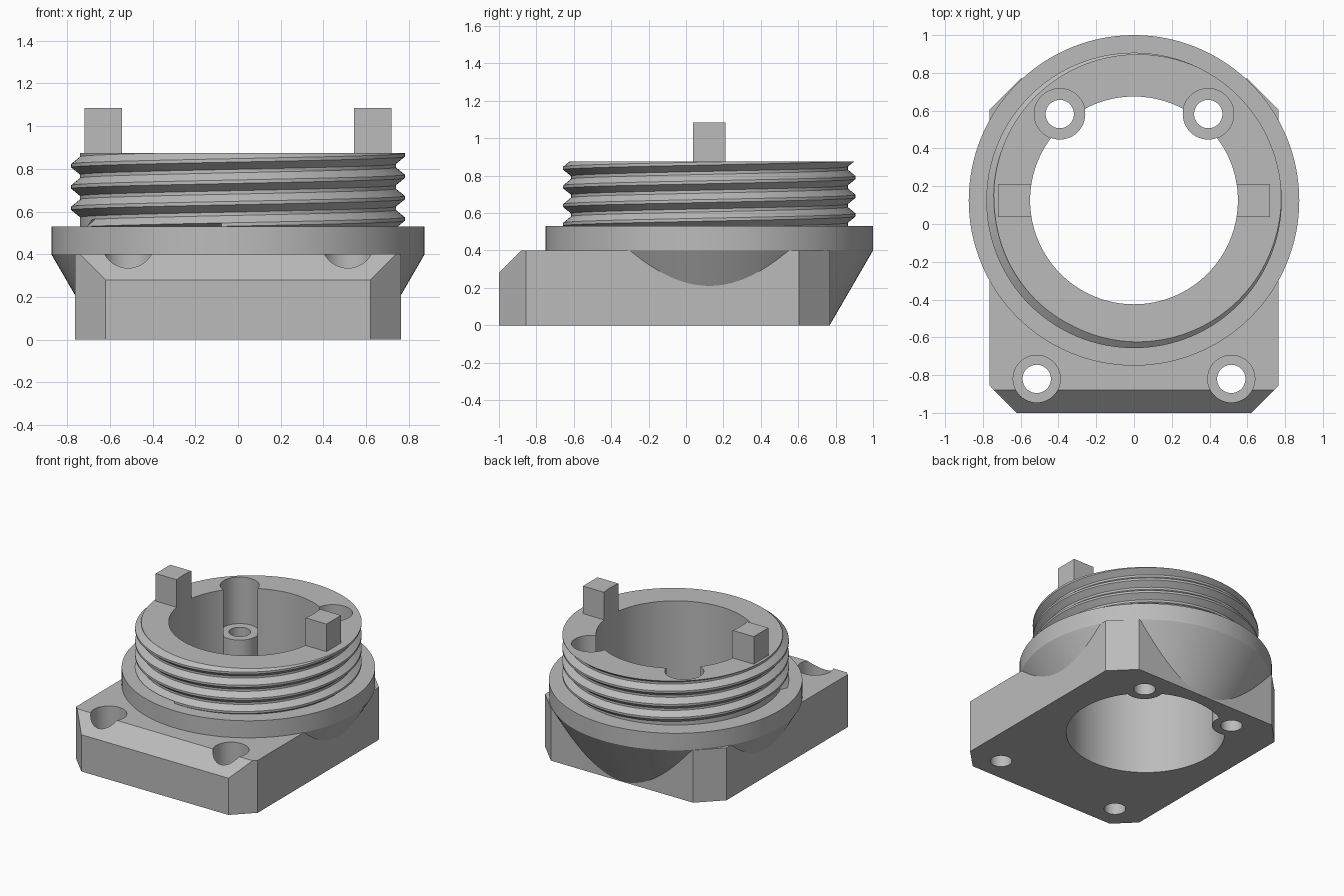
import bpy, bmesh, math
from mathutils import Vector

old = bpy.data.objects.get("Cube")
if old:
    bpy.data.objects.remove(old, do_unlink=True)

SEG = 128
AXIS_Y = 0.125      # centre line of the round parts
BORE_R = 0.55
TOP_Z = 0.875
PITCH = 0.1

grey = bpy.data.materials.new("light_grey")
grey.use_nodes = True
colour = (0.5, 0.5, 0.5, 1)
grey.diffuse_color = colour
grey.node_tree.nodes["Principled BSDF"].inputs["Base Color"].default_value = colour


def finish(name, bm):
    bmesh.ops.recalc_face_normals(bm, faces=bm.faces[:])
    mesh = bpy.data.meshes.new(name)
    bm.to_mesh(mesh)
    bm.free()
    mesh.materials.append(grey)
    obj = bpy.data.objects.new(name, mesh)
    bpy.context.collection.objects.link(obj)
    return obj


def turned(name, profile, x=0.0, y=AXIS_Y, seg=SEG):
    """Solid of revolution from (radius, height) points, closed at both ends."""
    bm = bmesh.new()
    rings = [[bm.verts.new((x + r * math.cos(math.tau * i / seg),
                            y + r * math.sin(math.tau * i / seg), z))
              for i in range(seg)] for r, z in profile]
    for low, high in zip(rings, rings[1:]):
        for i in range(seg):
            j = (i + 1) % seg
            bm.faces.new((low[i], low[j], high[j], high[i]))
    bm.faces.new(rings[0])
    bm.faces.new(rings[-1])
    return finish(name, bm)


def prism(name, outline, z0, z1, cut=None):
    """Extruded outline, optionally trimmed by a plane (point, normal)."""
    bm = bmesh.new()
    face = bm.faces.new([bm.verts.new((x, y, z0)) for x, y in outline])
    top = bmesh.ops.extrude_face_region(bm, geom=[face])["geom"]
    bmesh.ops.translate(bm, vec=(0, 0, z1 - z0),
                        verts=[g for g in top if isinstance(g, bmesh.types.BMVert)])
    if cut:
        bmesh.ops.bisect_plane(bm, geom=bm.verts[:] + bm.edges[:] + bm.faces[:],
                               plane_co=cut[0], plane_no=cut[1], clear_outer=True)
        bmesh.ops.holes_fill(bm, edges=[e for e in bm.edges if e.is_boundary], sides=0)
    return finish(name, bm)


def thread(name, z0, z1, root, crest, crest_z):
    """Right-handed helical thread trimmed flat at both ends."""
    def point(angle, z):
        turn = (z - crest_z) / PITCH - angle / math.tau
        off = abs((turn + 0.5) % 1 - 0.5)
        r = root + (crest - root) * min(1, max(0, (0.42 - off) / 0.34))
        if z <= 0.53:
            r = root
        return (r * math.cos(angle), AXIS_Y + r * math.sin(angle), z)

    bm = bmesh.new()
    steps = [n + f for n in range(-6, 3) for f in (-0.08, 0.08, 0.42, 0.58)]
    columns = []
    for i in range(SEG + 1):
        a = math.tau * i / SEG
        heights = [crest_z + PITCH * (s + i / SEG) for s in steps]
        heights = [min(z1, max(z0, h)) for h in heights]
        columns.append([bm.verts.new(point(a, h)) for h in heights])
    for left, right in zip(columns, columns[1:]):
        for k in range(len(steps) - 1):
            bm.faces.new((left[k], right[k], right[k + 1], left[k + 1]))
    bmesh.ops.remove_doubles(bm, verts=bm.verts[:], dist=0.00002)
    bmesh.ops.holes_fill(bm, edges=[e for e in bm.edges if e.is_boundary], sides=0)
    return finish(name, bm)


def combine(target, other, operation):
    mod = target.modifiers.new(operation.lower(), "BOOLEAN")
    mod.operation = operation
    mod.solver = "EXACT"
    mod.object = other
    bpy.context.view_layer.objects.active = target
    bpy.ops.object.modifier_apply(modifier=mod.name)
    bpy.data.objects.remove(other, do_unlink=True)


# Mounting plate with chamfered corners and a sloped front top edge
half = [(0.62, -1), (0.765, -0.855), (0.765, 0.605), (0.6, 0.77)]
outline = half + [(-x, y) for x, y in reversed(half)]
body = prism("threaded_mount", outline, 0, 0.4,
             cut=(Vector((0, -0.88, 0.4)), Vector((0, -1, 1))))

# Conical underside, flange and threaded collar
combine(body, turned("flange", [(0.643, 0), (0.875, 0.4), (0.875, 0.53)]), "UNION")
combine(body, thread("thread", 0.5, TOP_Z, 0.74, 0.782, 0.865), "UNION")

# Two locating tabs on the rim
for side in (-1, 1):
    tab = [(side * x, AXIS_Y + y) for x, y in
           ((0.5, -0.0875), (0.72, -0.0875), (0.72, 0.0875), (0.5, 0.0875))]
    combine(body, prism("tab", tab, 0.8, 1.085), "UNION")

# Central bore
combine(body, turned("bore", [(BORE_R, -0.2), (BORE_R, 1.3)]), "DIFFERENCE")

# Screw seats: rear ones stand on bosses inside the bore, front ones sink in the plate
for side in (-1, 1):
    x, y = side * 0.393, 0.582
    combine(body, turned("boss", [(0.135, 0), (0.135, 0.52)], x, y, 48), "UNION")
    combine(body, turned("rear_recess", [(0.135, 0.52), (0.135, 1)], x, y, 48), "DIFFERENCE")
    combine(body, turned("rear_hole", [(0.075, -0.1), (0.075, 0.7)], x, y, 48), "DIFFERENCE")
    x, y = side * 0.515, -0.82
    combine(body, turned("front_recess", [(0.125, 0.15), (0.125, 0.6)], x, y, 48), "DIFFERENCE")
    combine(body, turned("front_hole", [(0.075, -0.1), (0.075, 0.3)], x, y, 48), "DIFFERENCE")

bpy.ops.object.select_all(action="DESELECT")
body.select_set(True)
bpy.context.view_layer.objects.active = body
bpy.ops.object.shade_smooth_by_angle(angle=math.radians(25))
